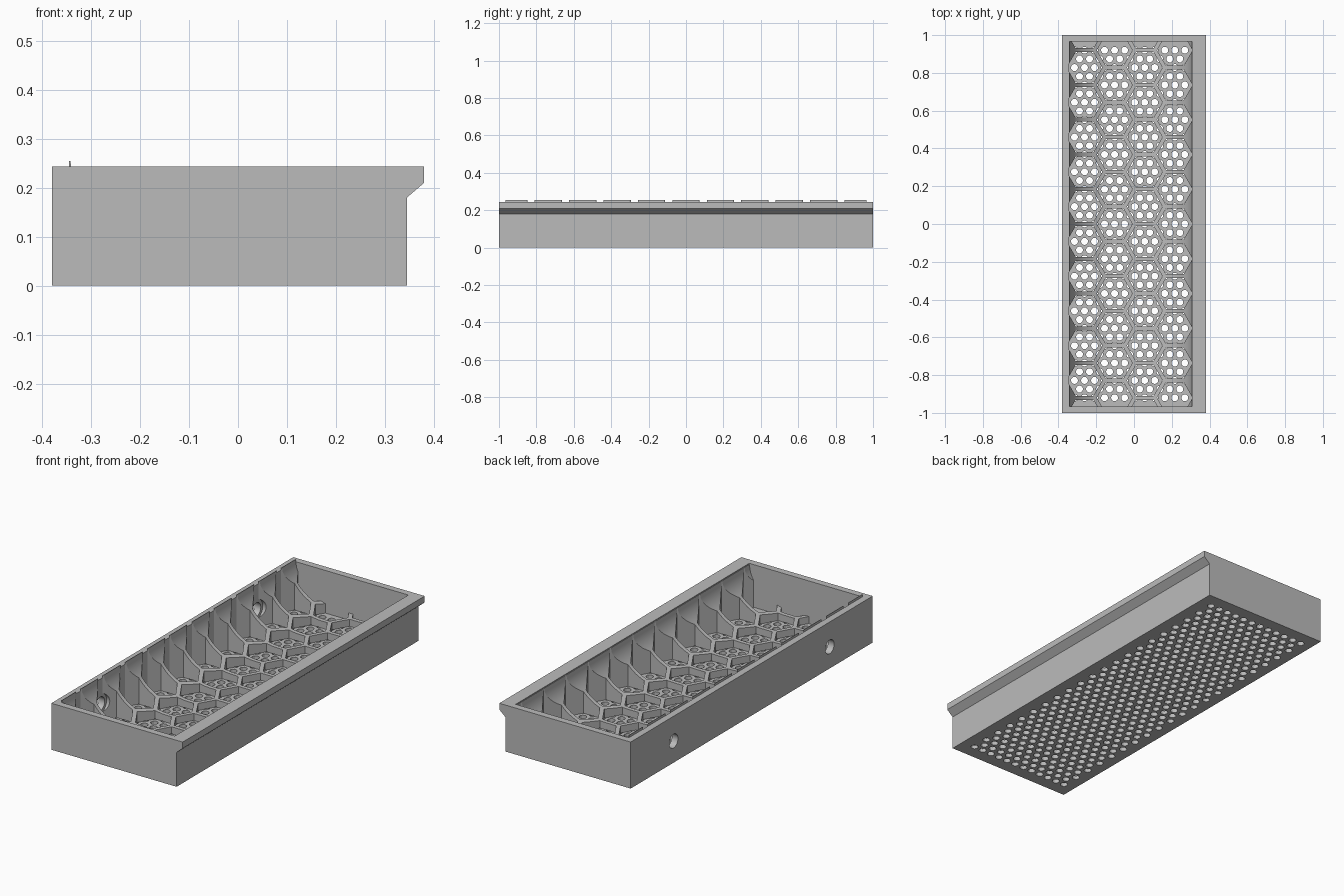
import bpy, bmesh, math
from mathutils import Matrix, Vector

if "Cube" in bpy.data.objects:
    bpy.data.objects.remove(bpy.data.objects["Cube"], do_unlink=True)

grey = bpy.data.materials.new("plain grey")
grey.use_nodes = True
grey.diffuse_color = (0.5, 0.5, 0.5, 1)
grey.node_tree.nodes["Principled BSDF"].inputs["Base Color"].default_value = (0.5, 0.5, 0.5, 1)

# Main sizes
X0, X1, Y1 = -0.345, 0.31, 0.965      # inside of the tray
RIM, FLOOR, RIB = 0.243, 0.02, 0.057  # heights
PITCH = 0.184                         # honeycomb cell spacing
COL = PITCH * math.sqrt(3) / 2        # column spacing
FIRST = -0.262                        # first column centre


def make_object(name, bm):
    bmesh.ops.recalc_face_normals(bm, faces=bm.faces)
    mesh = bpy.data.meshes.new(name)
    bm.to_mesh(mesh)
    bm.free()
    mesh.materials.append(grey)
    obj = bpy.data.objects.new(name, mesh)
    bpy.context.collection.objects.link(obj)
    return obj


def extrude_profile(name, points, half):
    """Extrude an x-z outline along y."""
    bm = bmesh.new()
    face = bm.faces.new([bm.verts.new((x, -half, z)) for x, z in points])
    new = bmesh.ops.extrude_face_region(bm, geom=[face])["geom"]
    bmesh.ops.translate(bm, vec=(0, 2 * half, 0),
                        verts=[v for v in new if isinstance(v, bmesh.types.BMVert)])
    return make_object(name, bm)


def add_prism(bm, centre, radius, depth, sides, turn):
    bmesh.ops.create_cone(bm, cap_ends=True, segments=sides, radius1=radius,
                          radius2=radius, depth=depth,
                          matrix=Matrix.Translation(Vector(centre)) @ turn)


def cut(obj, cutter):
    """Subtract the cutter for good, then remove it."""
    cutter.hide_render = True
    mod = obj.modifiers.new("cut", 'BOOLEAN')
    mod.operation, mod.solver, mod.object = 'DIFFERENCE', 'EXACT', cutter
    bpy.context.view_layer.update()
    graph = bpy.context.evaluated_depsgraph_get()
    mesh = bpy.data.meshes.new_from_object(obj.evaluated_get(graph))
    obj.modifiers.clear()
    obj.data = mesh
    bpy.data.objects.remove(cutter, do_unlink=True)


UPRIGHT = Matrix.Rotation(math.radians(15), 4, 'Z')
HEX = Matrix.Rotation(math.radians(30), 4, 'Z')
SIDEWAYS = Matrix.Rotation(math.radians(90), 4, 'Y')

# Tray shell with an overhanging lip along one long side
shell = extrude_profile("tray_shell", [
    (-0.38, 0), (0.345, 0), (0.345, 0.18), (0.38, 0.21), (0.38, RIM), (-0.38, RIM)], 1.0)
cut(shell, extrude_profile("cavity_cutter", [
    (X0, FLOOR), (X1, FLOOR), (X1, 0.4), (X0, 0.4)], Y1))

# Perforated floor: staggered round holes in step with the cells
bm = bmesh.new()
step, row, radius = COL / 3, PITCH / 4, 0.0185
for j in range(-21, 22):
    y = j * row
    for i in range(-3, 14):
        x = FIRST + (i + 0.5 * (j % 2)) * step
        if X0 + radius < x < X1 - radius and abs(y) < Y1 - radius:
            add_prism(bm, (x, y, 0), radius, 0.1, 12, UPRIGHT)
cut(shell, make_object("floor_hole_cutter", bm))

# Two round holes in the plain long wall
bm = bmesh.new()
for y in (-0.645, 0.645):
    add_prism(bm, (-0.36, y, 0.113), 0.036, 0.1, 32, SIDEWAYS)
cut(shell, make_object("wall_hole_cutter", bm))

# Honeycomb ribs: trough-shaped block that sweeps up both long walls
outline = [(X0, FLOOR), (X1, FLOOR)]
top_l, top_r, wide_l, wide_r = 0.255, 0.238, 0.26, 0.24
steps = 14
for k in range(steps + 1):
    a = math.pi / 2 * k / steps
    outline.append((X1 - 0.002 - wide_r * (1 - math.cos(a)),
                    top_r - (top_r - RIB) * math.sin(a)))
outline.insert(2, (X1, top_r))
for k in range(steps, -1, -1):
    a = math.pi / 2 * k / steps
    outline.append((X0 + 0.003 + wide_l * (1 - math.cos(a)),
                    top_l - (top_l - RIB) * math.sin(a)))
outline.append((X0, top_l))
ribs = extrude_profile("honeycomb_ribs", outline, Y1)

# Open the hexagonal cells
bm = bmesh.new()
for c in range(4):
    for r in range(-6, 7):
        y = (r + (0.5 if c % 2 == 0 else 0)) * PITCH
        add_prism(bm, (FIRST + c * COL, y, 0.2), 0.094, 0.6, 6, HEX)
cut(ribs, make_object("cell_cutter", bm))

# Clear the ribs around the wall holes
bm = bmesh.new()
for y in (-0.645, 0.645):
    add_prism(bm, (-0.34, y, 0.113), 0.052, 0.08, 32, SIDEWAYS)
cut(ribs, make_object("rib_clearance_cutter", bm))

# Smooth the curved surfaces, keep edges sharp
for obj in (shell, ribs):
    bpy.ops.object.select_all(action='DESELECT')
    obj.select_set(True)
    bpy.context.view_layer.objects.active = obj
    bpy.ops.object.shade_smooth_by_angle(angle=math.radians(25))
